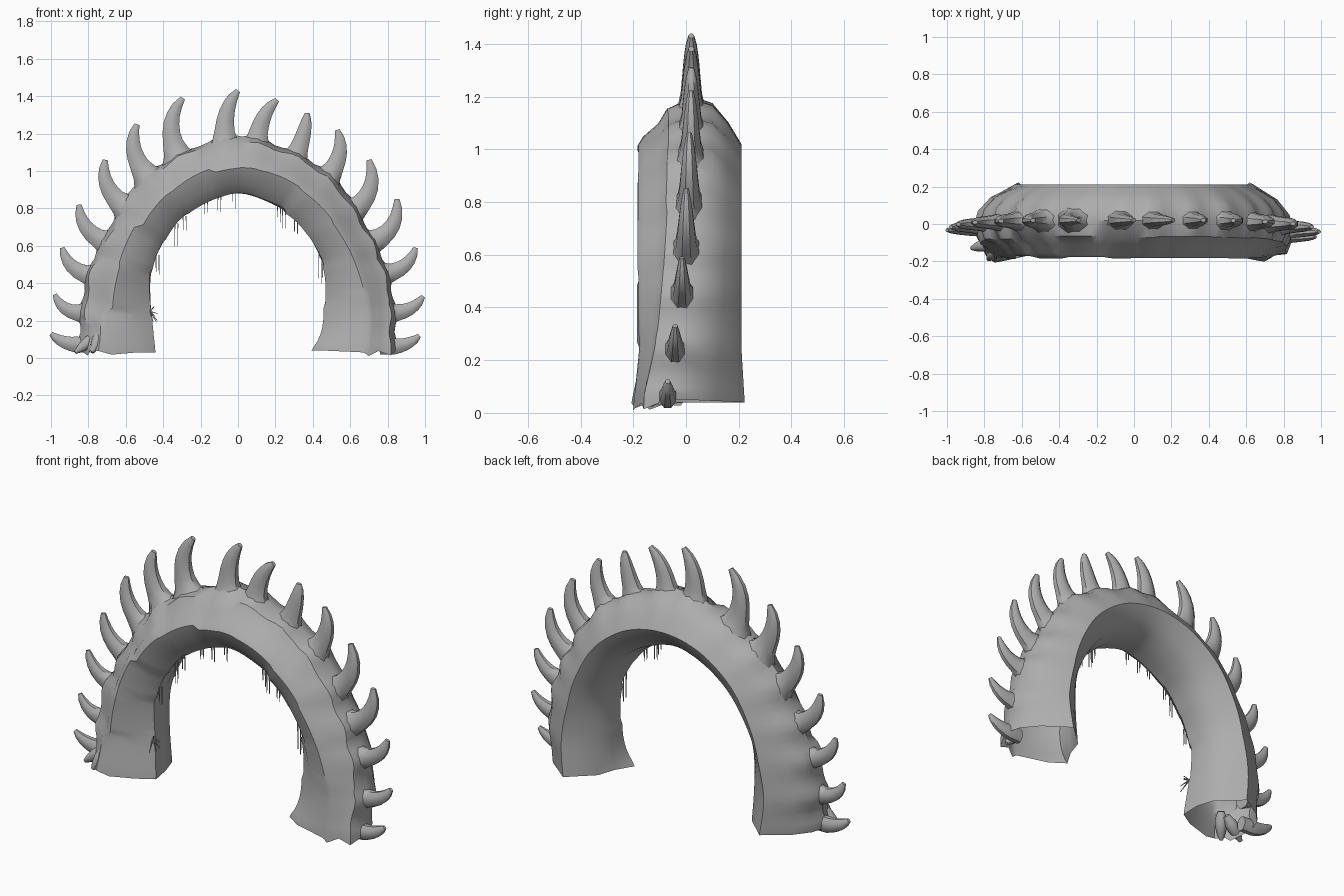
import bpy, bmesh, math, random
from mathutils import Vector

random.seed(4)
old = bpy.data.objects.get("Cube")
if old:
    bpy.data.objects.remove(old, do_unlink=True)

stone = bpy.data.materials.new("grey stone")
stone.use_nodes = True
GREY = (0.42, 0.42, 0.42, 1)
stone.diffuse_color = GREY
bsdf = next(n for n in stone.node_tree.nodes if n.type == 'BSDF_PRINCIPLED')
bsdf.inputs["Base Color"].default_value = GREY
bsdf.inputs["Roughness"].default_value = 0.8


def finish(name, bm, angle=40):
    bmesh.ops.recalc_face_normals(bm, faces=bm.faces)
    mesh = bpy.data.meshes.new(name)
    bm.to_mesh(mesh)
    bm.free()
    obj = bpy.data.objects.new(name, mesh)
    bpy.context.collection.objects.link(obj)
    mesh.materials.append(stone)
    bpy.ops.object.select_all(action='DESELECT')
    obj.select_set(True)
    bpy.context.view_layer.objects.active = obj
    bpy.ops.object.shade_smooth_by_angle(angle=math.radians(angle))


def skin(bm, rings, capped=True):
    """Bridge closed rings of points, optionally capping both ends."""
    loops = [[bm.verts.new(p) for p in ring] for ring in rings]
    for a, b in zip(loops, loops[1:]):
        for i in range(len(a)):
            j = (i + 1) % len(a)
            bm.faces.new((a[i], a[j], b[j], b[i]))
    if capped:
        bm.faces.new(loops[0])
        bm.faces.new(loops[-1])


def tube(bm, path, radii, sides=8, flat=1.0):
    """Tapered tube along a path; flat squeezes its depth."""
    rings = []
    for i, p in enumerate(path):
        t = (path[min(i + 1, len(path) - 1)] - path[max(i - 1, 0)]).normalized()
        side = Vector((1, 0, 0)) if abs(t.y) > 0.8 else Vector((0, 1, 0))
        n = t.cross(side).normalized()
        b = n.cross(t)
        ring = []
        for k in range(sides):
            a = math.tau * (k + 0.5) / sides
            ring.append(p + radii[i] * (n * math.cos(a) + b * (flat * math.sin(a))))
        rings.append(ring)
    skin(bm, rings)


def bezier(a, b, c, t):
    return a.lerp(b, t).lerp(b.lerp(c, t), t)


def clamp(v):
    return max(0, min(1, v))


def spline(points, u):
    """Catmull-Rom point at u in 0..1."""
    s = u * (len(points) - 1)
    i = min(int(s), len(points) - 2)
    t = s - i
    a, b, c, d = (points[max(0, min(len(points) - 1, i + k))] for k in (-1, 0, 1, 2))
    return (b * 2 + (c - a) * t + (a * 2 - b * 5 + c * 4 - d) * t ** 2
            + (b * 3 - a - c * 3 + d) * t ** 3) / 2


def mirrored(half):
    right = [Vector((x, 0, z)) for x, z in half]
    left = [Vector((-p.x, 0, p.z)) for p in right[:-1]]
    return left + right[::-1]


def ridge_shift(x, z):
    """The ridge drifts forward down the legs, more so on the left one."""
    return (-0.1 if x > 0 else -0.06) * clamp(1 - z / 1.1) ** 2


# Arch guide lines, from foot to crown: inner bulge, edge crease, outer ridge
inner = mirrored([(.45, .04), (.465, .25), (.465, .45), (.41, .6), (.31, .74), (.17, .83), (0, .88)])
crease = mirrored([(.67, .04), (.69, .25), (.64, .48), (.55, .67), (.42, .84), (.22, .975), (0, 1.02)])
outer = mirrored([(.83, .05), (.83, .27), (.78, .49), (.68, .7), (.53, .94), (.28, 1.1), (0, 1.18)])

# Horns along the outer ridge: base x, base z, tip x, tip z
horns = [(-.83, .07, -1, .13), (-.83, .24, -.98, .34), (-.78, .44, -.94, .59),
         (-.71, .62, -.85, .82), (-.62, .82, -.71, 1.06), (-.5, .99, -.54, 1.25),
         (-.33, 1.1, -.295, 1.39), (-.07, 1.16, 0, 1.43), (.1, 1.15, .21, 1.38),
         (.31, 1.08, .37, 1.31), (.49, .98, .53, 1.22), (.62, .79, .7, 1.06),
         (.72, .62, .85, .85), (.79, .45, .95, .59), (.81, .24, .99, .33), (.8, .06, .97, .12)]

# Cross-section: depth, then -1 inner bulge / 0 crease / 1 outer ridge
section = [(.21, 0), (.17, -.5), (.1, -.85), (0, -1), (-.08, -1), (-.14, -.6), (-.18, 0),
           (-.16, .2), (-.105, .48), (-.068, .82), (.02, 1), (.1, .87), (.16, .5)]
INNER_FRONT, FRONT_EDGE = (4, 5), (7, 8)

# Arch body: weathered plates in front, smooth behind, hollow under the feet
PLATES, STEPS = 11, 77
jitter = [[random.uniform(-.016, .016) for _ in section] for _ in range(PLATES + 1)]
bm = bmesh.new()
rings = []
for i in range(STEPS + 1):
    u = i / STEPS
    pi, pc, po = (spline(line, u) for line in (inner, crease, outer))
    out = (po - pi).normalized()
    near = min((Vector((h[0], 0, h[1])) - po).length for h in horns)
    mound = 0.03 * math.exp(-(near / 0.06) ** 2)
    plate = int(u * PLATES)
    step = u * PLATES - plate - 0.5
    ring = []
    for k, (y, f) in enumerate(section):
        p = pc.lerp(po, f) if f >= 0 else pc.lerp(pi, -f)
        z = p.z
        foot = clamp(1 - z / 0.25)
        if f > 0:
            y += ridge_shift(p.x, z) * f
            p = p + out * (mound * f * f)
        if y < -0.03 and k < 10:
            wear = 0.4 if f < 0 or p.x > 0 else 1
            p = p + out * wear * (jitter[plate][k] + 0.016 * step)
            y += wear * jitter[plate][k] * 0.6 - 0.025 * foot
            # ragged skirts spreading at the front of each foot
            if p.x > 0 and k in INNER_FRONT:
                p.x -= 0.1 * foot ** 3
            if p.x < 0 and k in FRONT_EDGE:
                p.x -= 0.06 * foot ** 2
                y -= 0.025 * foot
            if i in (0, STEPS):
                p.z = 0.025 + random.uniform(-.015, .015)
        elif y > 0.18:
            p.x *= 1 - 0.08 * clamp((0.95 - z) / 0.5)
            y += 0.015 * foot
        p.y = y
        ring.append(p)
    rings.append(ring)
skin(bm, rings, capped=False)
finish("arch_body", bm, 35)

# Curved horns, flared at the root and blunt at the tip
girth = [.105, .075, .058, .051, .045, .038, .029, .015]
for n, (bx, bz, tx, tz) in enumerate(horns):
    y = 0.02 + ridge_shift(bx, bz)
    base, tip = Vector((bx, y, bz)), Vector((tx, y, tz))
    out = Vector((bx, 0, max(0, bz - 0.3))).normalized()
    length = (tip - base).length
    bend = base + out * length * 0.62
    scale = min(1, 0.4 + length * 2.2)
    path = [base - out * 0.04]
    path += [bezier(base, bend, tip, k / (len(girth) - 2)) for k in range(len(girth) - 1)]
    radii = [g * scale for g in girth]
    if bz < 0.1:
        radii[0] = radii[1] = 0.045
    bm = bmesh.new()
    tube(bm, path, radii, sides=8, flat=0.75)
    finish(f"horn_{n + 1}", bm, 50)

# Thin hanging strands under the arch: x, top, bottom
strands = [(-.43, .55, .42), (-.33, .72, .59), (-.285, .76, .66), (-.17, .84, .74), (-.1, .87, .78),
           (-.02, .89, .8), (.22, .82, .72), (.245, .81, .66), (.31, .75, .64), (.44, .58, .39), (.46, .5, .4)]
bm = bmesh.new()
for x, top, low in strands:
    for dx in (-.008, .008):
        drop = low + random.uniform(0, .04)
        tube(bm, [Vector((x + dx, -.08, top)), Vector((x + dx, -.08, drop))], [.004, .002], sides=4)
finish("hanging_strands", bm)

# Little twig tuft on the inside of the right leg
bm = bmesh.new()
for k in range(7):
    root = Vector((-.47, -.09, .25))
    end = root + Vector((random.uniform(-.02, .05), random.uniform(-.06, .02), random.uniform(-.06, .04)))
    tube(bm, [root, end], [.004, .002], sides=4)
finish("twig_tuft", bm)

# Knobbly roots hugging the outer front of each foot: start, then tip
roots = [((.72, -.12, .12), (.8, -.13, .03)), ((-.72, -.12, .16), (-.78, -.19, .03)),
         ((-.74, -.1, .13), (-.87, -.13, .03))]
bm = bmesh.new()
for start, tip in roots:
    a, c = Vector(start), Vector(tip)
    b = a.lerp(c, 0.6)
    path = [bezier(a, b, c, k / 4) for k in range(5)]
    tube(bm, path, [.02, .036, .034, .024, .01], sides=8)
finish("foot_roots", bm, 60)
